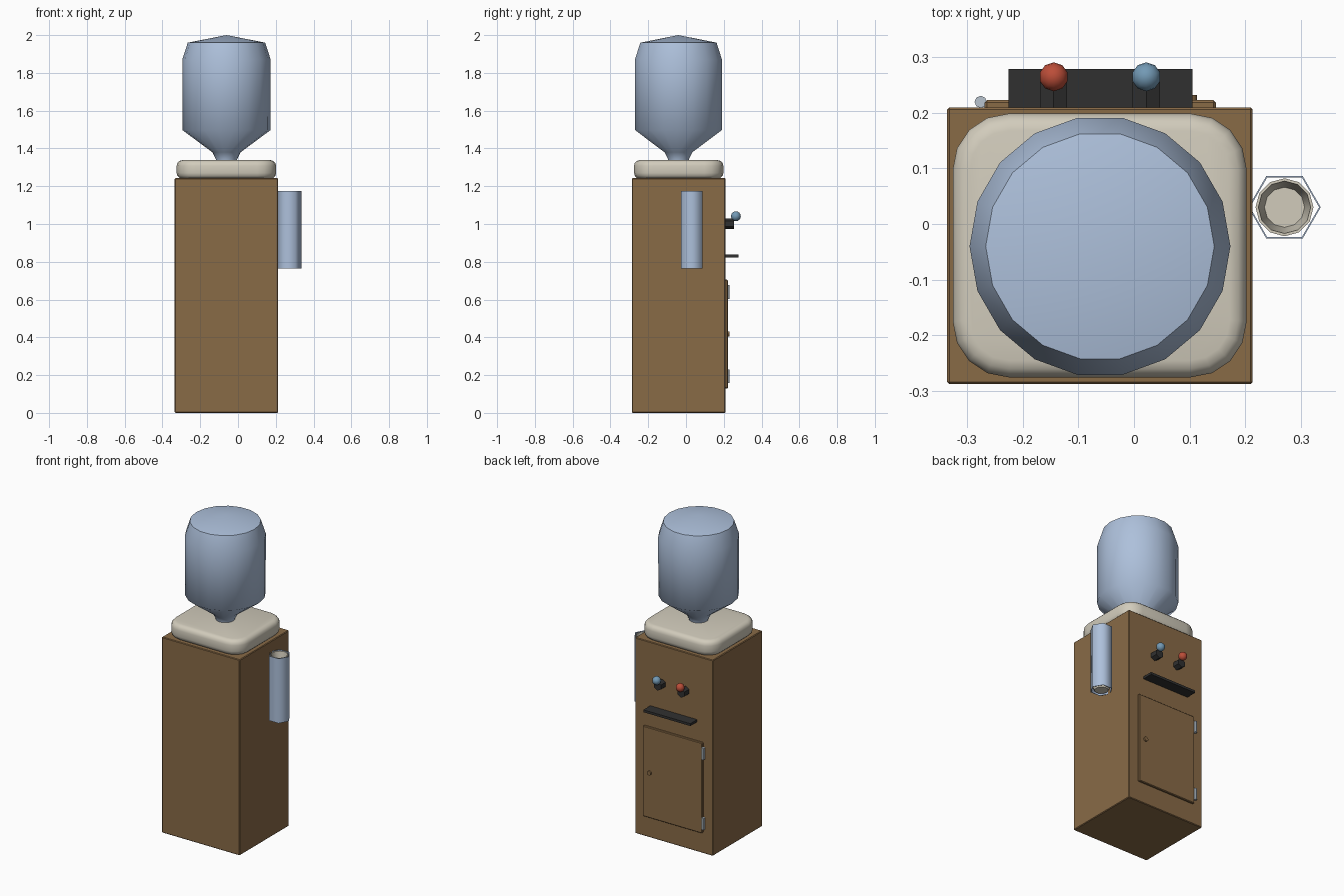
import bpy, bmesh, math
from mathutils import Matrix, Vector

if "Cube" in bpy.data.objects:
    bpy.data.objects.remove(bpy.data.objects["Cube"])


def mat(name, r, g, b):
    m = bpy.data.materials.new(name)
    m.diffuse_color = (r, g, b, 1)
    m.use_nodes = True
    m.node_tree.nodes["Principled BSDF"].inputs["Base Color"].default_value = m.diffuse_color
    return m


BROWN = mat("wood brown", 0.25, 0.145, 0.062)
PALE = mat("pale blue plastic", 0.42, 0.53, 0.71)
CREAM = mat("cream", 0.64, 0.60, 0.50)
BLACK = mat("black plastic", 0.03, 0.03, 0.03)
RED = mat("hot red", 0.50, 0.075, 0.04)
BLUE = mat("cold blue", 0.17, 0.32, 0.46)
METAL = mat("hinge metal", 0.48, 0.55, 0.62)


def finish(name, bm, m, angle=40):
    bmesh.ops.recalc_face_normals(bm, faces=bm.faces[:])
    me = bpy.data.meshes.new(name)
    bm.to_mesh(me)
    bm.free()
    me.materials.append(m)
    ob = bpy.data.objects.new(name, me)
    bpy.context.collection.objects.link(ob)
    bpy.ops.object.select_all(action='DESELECT')
    ob.select_set(True)
    bpy.context.view_layer.objects.active = ob
    bpy.ops.object.shade_smooth_by_angle(angle=math.radians(angle))
    return ob


def box_bm(x0, x1, y0, y1, z0, z1):
    bm = bmesh.new()
    bmesh.ops.create_cube(bm, size=1)
    for v in bm.verts:
        v.co = ((x0 + x1) / 2 + v.co.x * (x1 - x0),
                (y0 + y1) / 2 + v.co.y * (y1 - y0),
                (z0 + z1) / 2 + v.co.z * (z1 - z0))
    return bm


def box(name, dims, m, bevel=0.0):
    bm = box_bm(*dims)
    if bevel:
        bmesh.ops.bevel(bm, geom=bm.edges[:], offset=bevel, segments=1, affect='EDGES')
    return finish(name, bm, m, 30)


def lathe(name, profile, sides, centre, m, angle=40):
    """Spin (radius, z) points round a vertical axis; radius 0 closes the end."""
    bm = bmesh.new()
    rings = []
    for r, z in profile:
        n = sides if r > 0 else 1
        rings.append([bm.verts.new((centre[0] + r * math.cos(2 * math.pi * i / sides),
                                    centre[1] + r * math.sin(2 * math.pi * i / sides), z))
                      for i in range(n)])
    for a, b in zip(rings, rings[1:]):
        for i in range(sides):
            j = (i + 1) % sides
            quad = [a[i % len(a)], a[j % len(a)], b[j % len(b)], b[i % len(b)]]
            bm.faces.new(list(dict.fromkeys(quad)))
    return finish(name, bm, m, angle)


def prism_y(name, x, z, r, y0, y1, sides, m):
    bm = bmesh.new()
    bmesh.ops.create_cone(bm, cap_ends=True, segments=sides, radius1=r, radius2=r, depth=y1 - y0,
                          matrix=Matrix.Translation((x, (y0 + y1) / 2, z)) @ Matrix.Rotation(math.pi / 2, 4, 'X'))
    return finish(name, bm, m)


# cabinet
box("cabinet", (-0.335, 0.213, -0.287, 0.209, 0, 1.243), BROWN, 0.004)

# rounded lid
bm = box_bm(-0.325, 0.202, -0.275, 0.198, 1.24, 1.338)
upright = [e for e in bm.edges if abs(e.verts[0].co.z - e.verts[1].co.z) > 0.01]
bmesh.ops.bevel(bm, geom=upright, offset=0.10, segments=4, profile=0.5, affect='EDGES')
rims = [e for e in bm.edges if abs(e.verts[0].co.z - e.verts[1].co.z) < 0.001]
bmesh.ops.bevel(bm, geom=rims, offset=0.03, segments=3, profile=0.5, affect='EDGES')
finish("lid", bm, CREAM, 60)

# upturned bottle
lathe("bottle", [(0, 1.33), (0.055, 1.33), (0.057, 1.345), (0.075, 1.38), (0.233, 1.497),
                 (0.234, 1.87), (0.205, 1.96), (0, 2.0)], 18, (-0.061, -0.04), PALE, 60)

# cup holder tube and the stack of cups inside it
CUP = (0.27, 0.03)
lathe("cup_tube", [(0.065, 0.765), (0.065, 1.175), (0.062, 1.175), (0.062, 0.765), (0.065, 0.765)],
      6, CUP, PALE, 65)
lathe("cups", [(0, 0.765), (0.040, 0.765), (0.052, 0.79), (0.052, 1.172), (0.047, 1.172),
               (0.036, 1.09), (0, 1.09)], 12, CUP, CREAM)

# taps on the back: spout body and coloured knob
for label, x, m in (("hot", -0.144, RED), ("cold", 0.022, BLUE)):
    prism_y(label + "_tap", x, 1.001, 0.028, 0.205, 0.255, 6, BLACK)
    bm = bmesh.new()
    bmesh.ops.create_uvsphere(bm, u_segments=10, v_segments=8, radius=0.026,
                              matrix=Matrix.Translation((x, 0.264, 1.041)))
    finish(label + "_knob", bm, m, 60)

# drip tray
box("drip_tray", (-0.225, 0.105, 0.205, 0.278, 0.823, 0.838), BLACK)

# door with handle and hinges
box("door", (-0.268, 0.147, 0.205, 0.222, 0.13, 0.705), BROWN, 0.004)
prism_y("door_handle", 0.10, 0.418, 0.014, 0.215, 0.231, 10, BROWN)
for i, z in enumerate((0.195, 0.64)):
    lathe("hinge_%d" % i, [(0, z - 0.036), (0.011, z - 0.036), (0.011, z + 0.036), (0, z + 0.036)],
          8, (-0.275, 0.219), METAL)
